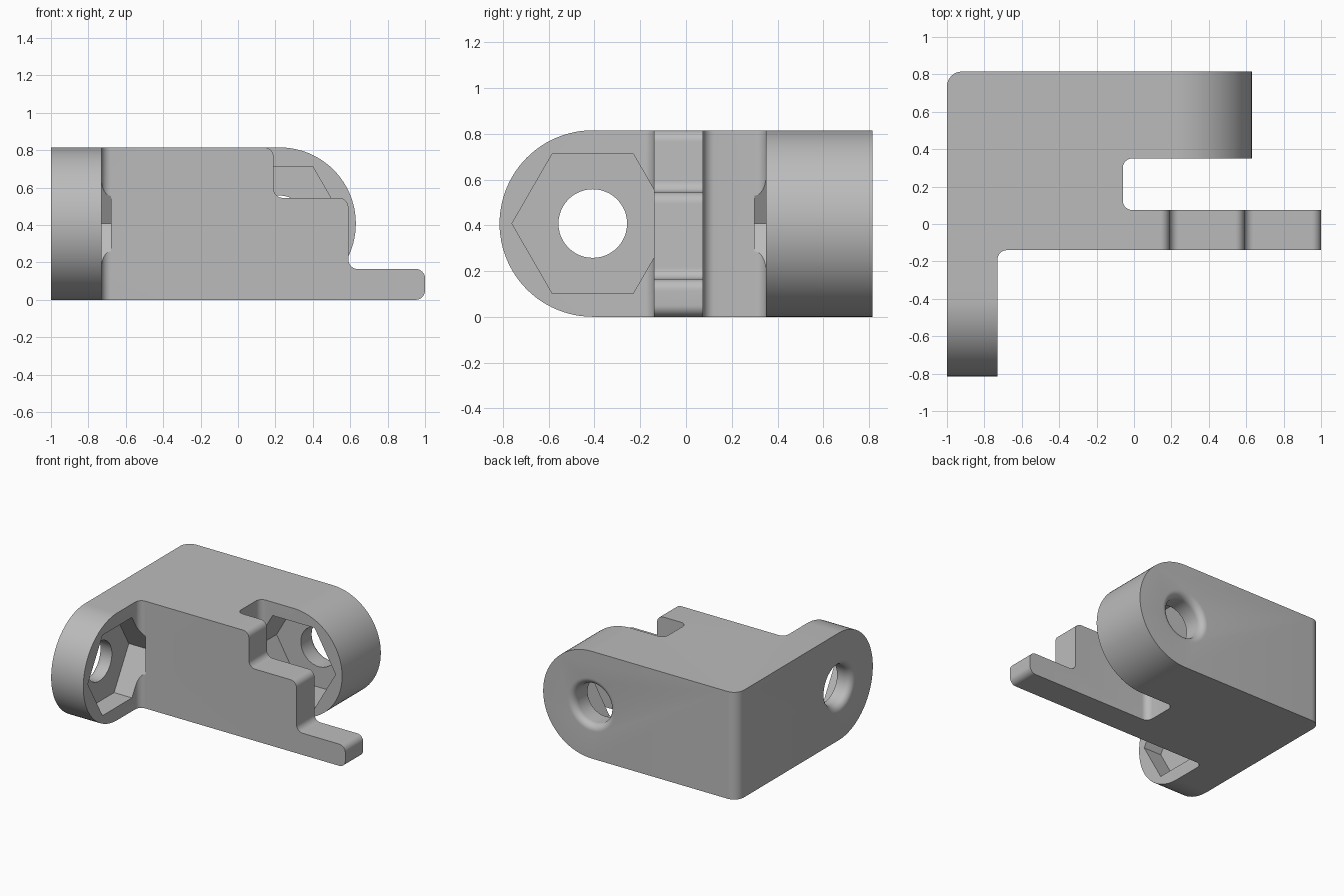
import bpy, bmesh, math
from mathutils import Vector

old = bpy.data.objects.get("Cube")
if old:
    bpy.data.objects.remove(old, do_unlink=True)

H = 0.815          # overall height, also half the depth
R = H / 2          # radius of the rounded arm ends
FILLET = 0.05
PIVOT_X = 0.63 - R
PIVOT_Y = R - H

grey = bpy.data.materials.new("plain grey")
grey.use_nodes = True
colour = (0.5, 0.5, 0.5, 1)
grey.diffuse_color = colour
grey.node_tree.nodes["Principled BSDF"].inputs["Base Color"].default_value = colour


def add_object(name, bm):
    bmesh.ops.recalc_face_normals(bm, faces=bm.faces)
    mesh = bpy.data.meshes.new(name)
    bm.to_mesh(mesh)
    bm.free()
    mesh.materials.append(grey)
    obj = bpy.data.objects.new(name, mesh)
    bpy.context.collection.objects.link(obj)
    return obj


def rounded(corners, steps=8):
    """Outline from (x, y, radius) corners, with arcs at the rounded ones."""
    out = []
    for i, (x, y, r) in enumerate(corners):
        p = Vector((x, y))
        if not r:
            out.append(p)
            continue
        a = (Vector(corners[i - 1][:2]) - p).normalized()
        b = (Vector(corners[(i + 1) % len(corners)][:2]) - p).normalized()
        centre = p + (a + b) * r      # corners are all right angles
        for k in range(steps + 1):
            t = math.pi / 2 * k / steps
            out.append(centre - b * r * math.cos(t) - a * r * math.sin(t))
    return out


def prism(name, outline, axis, lo, hi):
    """Extrude a 2D outline along x, y or z."""
    place = {"x": lambda p, t: (t, p[0], p[1]),
             "y": lambda p, t: (p[0], t, p[1]),
             "z": lambda p, t: (p[0], p[1], t)}[axis]
    bm = bmesh.new()
    ends = [[bm.verts.new(place(p, t)) for p in outline] for t in (lo, hi)]
    n = len(outline)
    for ring in ends:
        bm.faces.new(ring)
    for i in range(n):
        j = (i + 1) % n
        bm.faces.new((ends[0][i], ends[0][j], ends[1][j], ends[1][i]))
    return add_object(name, bm)


def lathe(name, origin, outward, side, profile, sides):
    """Turn (radius, distance) points about the outward axis."""
    bm = bmesh.new()
    o, d, s, up = Vector(origin), Vector(outward), Vector(side), Vector((0, 0, 1))
    rings = []
    for r, t in profile:
        angles = [2 * math.pi * k / sides for k in range(sides)]
        rings.append([bm.verts.new(o + d * t + (s * math.cos(a) + up * math.sin(a)) * r)
                      for a in angles])
    bm.faces.new(rings[0])
    bm.faces.new(rings[-1])
    for low, high in zip(rings, rings[1:]):
        for i in range(sides):
            j = (i + 1) % sides
            bm.faces.new((low[i], low[j], high[j], high[i]))
    return add_object(name, bm)


def apply_boolean(target, tool, operation):
    mod = target.modifiers.new("cut", "BOOLEAN")
    mod.operation, mod.object, mod.solver = operation, tool, "EXACT"
    bpy.context.view_layer.objects.active = target
    bpy.ops.object.modifier_apply(modifier=mod.name)
    bpy.data.objects.remove(tool, do_unlink=True)


# Bracket body from its plan outline
plan = rounded([(-1, -H, 0), (-0.73, -H, 0), (-0.73, -0.14, FILLET), (1, -0.14, 0),
                (1, 0.075, 0), (-0.06, 0.075, FILLET), (-0.06, 0.35, FILLET),
                (0.63, 0.35, 0), (0.63, H, 0), (-1, H, 0.08)])
body = prism("bracket_body", plan, "z", 0, H)


def end_waste(centre, sign):
    """Material outside a half-round arm end."""
    arc = []
    for k in range(49):
        a = math.pi / 2 - math.pi * k / 48
        arc.append((centre + sign * R * math.cos(a), R + R * math.sin(a)))
    far = centre + sign * (R + 0.1)
    return [(centre, H + 0.1)] + arc + [(centre, -0.1), (far, -0.1), (far, H + 0.1)]


# Half-round ends on the front arm and the rear arm
apply_boolean(body, prism("front_end_cutter", end_waste(PIVOT_Y, -1), "x", -1.1, -0.6), "DIFFERENCE")
apply_boolean(body, prism("rear_end_cutter", end_waste(PIVOT_X, 1), "y", 0.2, 0.95), "DIFFERENCE")

# Stepped tongue
steps = rounded([(0.14, 0.9, 0), (0.14, H, 0), (0.19, H - FILLET, 0)])[:1]
corner = [(0.19, H, 1), (0.19, 0.545, 0), (0.59, 0.545, 1), (0.59, 0.165, 0),
          (1, 0.165, 1), (1, 0, 1)]
path = rounded([(0, H, 0)] + [(x, z, FILLET) for x, z, _ in corner] + [(0, 0, 0)])[1:-1]
waste = steps + path + [(0.95, -0.1), (1.2, -0.1), (1.2, 0.9)]
apply_boolean(body, prism("step_cutter", waste, "y", -0.3, 0.2), "DIFFERENCE")

# Hexagonal nut pockets and bolt holes with rounded outer rims
arms = [("front", (-0.73, PIVOT_Y, R), (-1, 0, 0), (0, 1, 0), 0.27, 0.15),
        ("rear", (PIVOT_X, 0.35, R), (0, 1, 0), (1, 0, 0), H - 0.35, 0.30)]
for name, origin, outward, side, thick, depth in arms:
    pocket = [(0.353, -FILLET), (0.353, depth)]
    apply_boolean(body, lathe(name + "_pocket_cutter", origin, outward, side, pocket, 6), "DIFFERENCE")
    hole = [(0.15, depth - 0.05)]
    for k in range(9):
        a = math.pi / 2 * k / 8
        hole.append((0.2 - FILLET * math.cos(a), thick - FILLET + FILLET * math.sin(a)))
    hole.append((0.2, thick + 0.05))
    apply_boolean(body, lathe(name + "_hole_cutter", origin, outward, side, hole, 48), "DIFFERENCE")

# Smooth curves, sharp edges
bpy.ops.object.select_all(action="DESELECT")
body.select_set(True)
bpy.context.view_layer.objects.active = body
bpy.ops.object.shade_smooth_by_angle(angle=math.radians(30))
